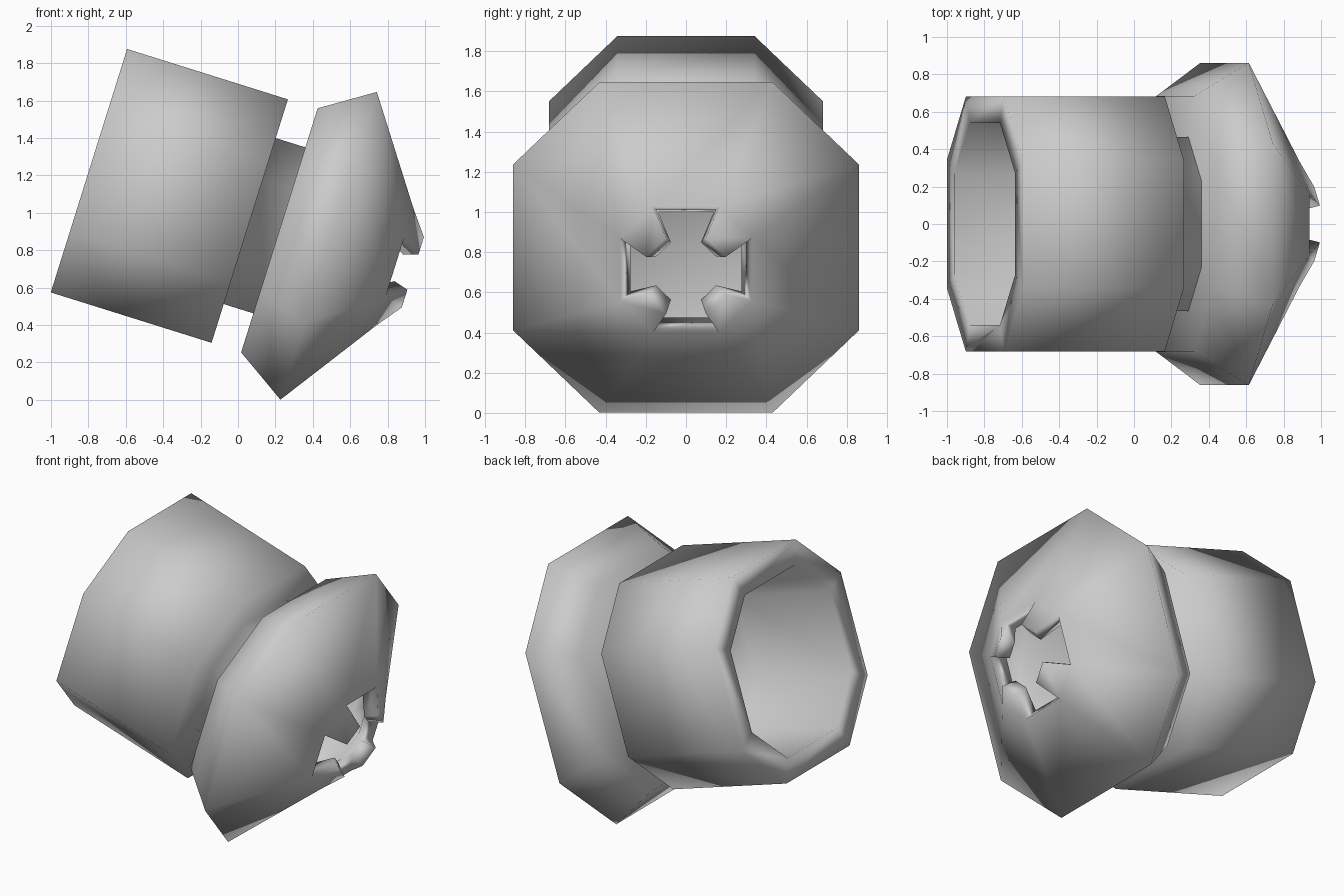
import bpy, bmesh, math

if "Cube" in bpy.data.objects:
    bpy.data.objects.remove(bpy.data.objects["Cube"])

ORIGIN = (-0.797, 0, 1.225)     # centre of the open back end
TILT = math.radians(107.4)      # main axis points forward and slightly down


def ring(bm, t, r):
    """Chamfered-square octagon of half width r at distance t along the axis."""
    h = r * 0.5
    pts = [(r, -h), (r, h), (h, r), (-h, r), (-r, h), (-r, -h), (-h, -r), (h, -r)]
    return [bm.verts.new((x, y, t)) for x, y in pts]


def bridge(bm, a, b, sides=range(8)):
    for i in sides:
        j = (i + 1) % 8
        bm.faces.new((a[i], a[j], b[j], b[i]))


def loft(bm, profile):
    rings = [ring(bm, t, r) for t, r in profile]
    for a, b in zip(rings, rings[1:]):
        bridge(bm, a, b)
    return rings


def finish(bm, name):
    bmesh.ops.recalc_face_normals(bm, faces=bm.faces)
    for f in bm.faces:
        f.smooth = True
    me = bpy.data.meshes.new(name)
    bm.to_mesh(me)
    bm.free()
    ob = bpy.data.objects.new(name, me)
    bpy.context.collection.objects.link(ob)
    ob.location = ORIGIN
    ob.rotation_euler = (0, TILT, 0)
    return ob


# Hollow barrel, running into the narrow neck
bm = bmesh.new()
rings = loft(bm, [(0.76, 0.54), (0, 0.54), (0, 0.682), (0.901, 0.682),
                  (0.901, 0.465), (1.067, 0.465)])
bm.faces.new(rings[0])
bm.faces.new(rings[-1])
finish(bm, "barrel_and_neck")

# Flared head with a thick shell and a toothed mouth
bm = bmesh.new()
outer = loft(bm, [(1.067, 0.684), (1.343, 0.862), (1.715, 0.328)])
inner = loft(bm, [(1.16, 0.60), (1.33, 0.74), (1.635, 0.275)])
bm.faces.new(outer[0])
bm.faces.new(inner[0])
out_mouth, in_mouth = outer[-1], inner[-1]

# Four teeth on the diagonal sides, open notches between them
out_tip = ring(bm, 1.815, 0.197)
in_tip = ring(bm, 1.735, 0.150)
teeth = (1, 3, 5, 7)
bridge(bm, out_mouth, out_tip, teeth)
bridge(bm, in_mouth, in_tip, teeth)
bridge(bm, out_tip, in_tip, teeth)
bridge(bm, out_mouth, in_mouth, (0, 2, 4, 6))
for i in range(8):
    bm.faces.new((out_mouth[i], out_tip[i], in_tip[i], in_mouth[i]))
finish(bm, "toothed_head")
